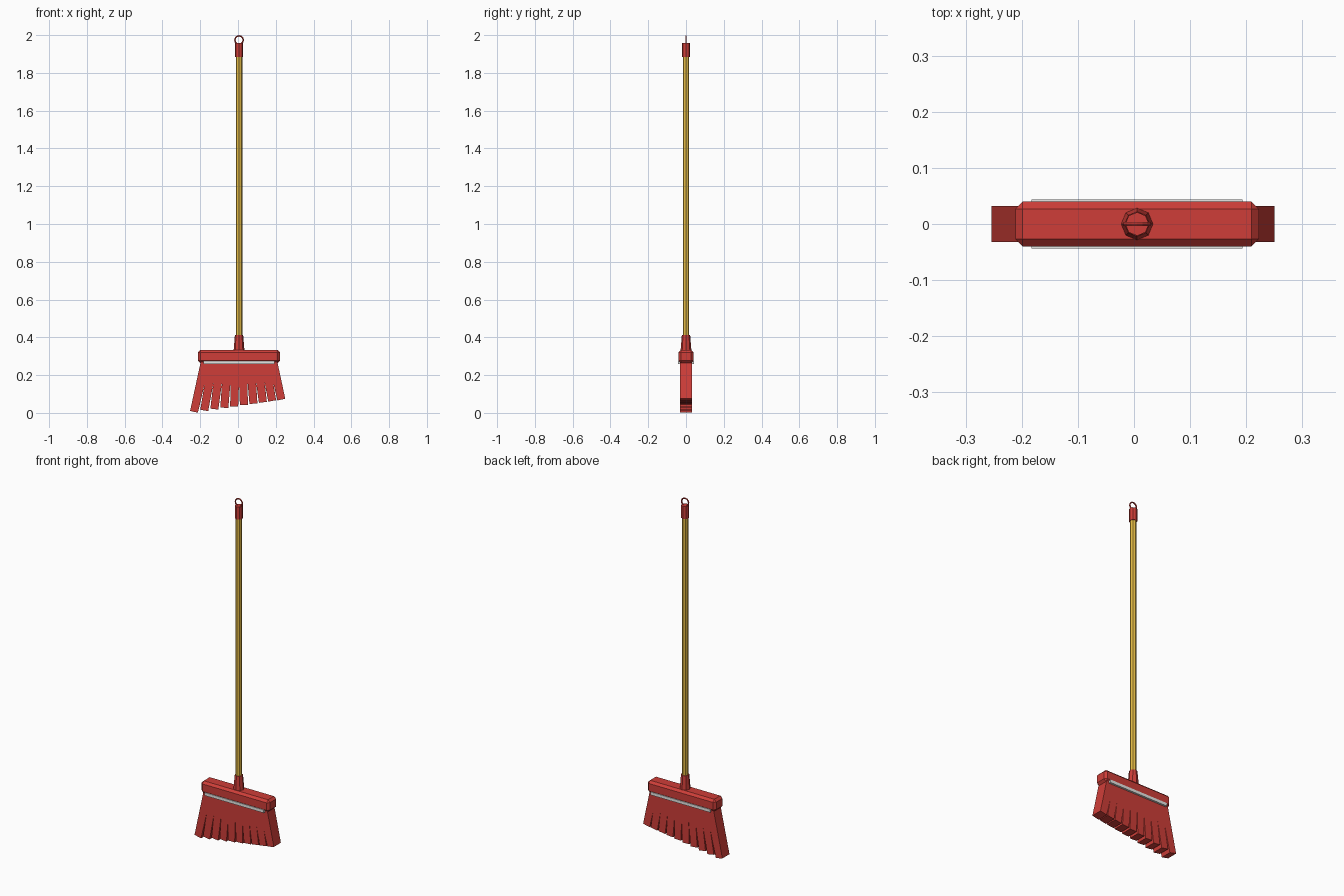
import bpy, bmesh, math
from mathutils import Vector

if "Cube" in bpy.data.objects:
    bpy.data.objects.remove(bpy.data.objects["Cube"])

CX = 0.0055  # handle and head axis


def material(name, rgb):
    m = bpy.data.materials.new(name)
    m.diffuse_color = (*rgb, 1)
    m.use_nodes = True
    m.node_tree.nodes["Principled BSDF"].inputs["Base Color"].default_value = m.diffuse_color
    return m


RED = material("red plastic", (0.62, 0.048, 0.04))
GOLD = material("golden wood", (0.78, 0.5, 0.06))
GREY = material("pale grey", (0.8, 0.8, 0.78))


def finish(name, bm, mat):
    bmesh.ops.recalc_face_normals(bm, faces=bm.faces)
    me = bpy.data.meshes.new(name)
    bm.to_mesh(me)
    bm.free()
    me.materials.append(mat)
    ob = bpy.data.objects.new(name, me)
    bpy.context.collection.objects.link(ob)
    return ob


def box(name, lo, hi, mat, bevel=0):
    bm = bmesh.new()
    bmesh.ops.create_cube(bm, size=1)
    for v in bm.verts:
        v.co = Vector([(a + b) / 2 + c * (b - a) for a, b, c in zip(lo, hi, v.co)])
    if bevel:
        bmesh.ops.bevel(bm, geom=bm.edges[:], offset=bevel, segments=1,
                        affect='EDGES', profile=0.5)
    return finish(name, bm, mat)


def lathe(name, profile, mat, sides=8):
    bm = bmesh.new()
    rings = [[bm.verts.new((CX + r * math.cos(math.tau * i / sides),
                            r * math.sin(math.tau * i / sides), z))
              for i in range(sides)] for r, z in profile]
    for a, b in zip(rings, rings[1:]):
        for i in range(sides):
            j = (i + 1) % sides
            bm.faces.new((a[i], a[j], b[j], b[i]))
    bm.faces.new(rings[0])
    bm.faces.new(rings[-1])
    return finish(name, bm, mat)


# Handle with socket and end grip
lathe("handle", [(0.0172, 0.38), (0.0172, 1.91)], GOLD)
lathe("socket", [(0.029, 0.325), (0.027, 0.35), (0.022, 0.412)], RED)
lathe("grip", [(0.021, 1.885), (0.021, 1.957)], RED)

# Hanging ring
bpy.ops.mesh.primitive_torus_add(location=(CX, 0, 1.974), rotation=(math.pi / 2, 0, 0),
                                 major_segments=16, minor_segments=6,
                                 major_radius=0.022, minor_radius=0.004)
ring = bpy.context.object
ring.name = "hanging_ring"
ring.data.materials.append(RED)

# Brush head and its band
box("head", (CX - 0.217, -0.04, 0.264), (CX + 0.217, 0.04, 0.333), RED, 0.013)
box("band", (CX - 0.188, -0.0435, 0.259), (CX + 0.188, 0.0435, 0.276), GREY)

# Fanned bristle tufts, cut on a slant
N = 10
for i in range(N):
    t = i / (N - 1)
    slope = -0.225 + 0.45 * t
    axis = Vector((slope, 0, -1)).normalized()
    side = Vector((1, 0, slope)).normalized()
    top = Vector((-0.173 + 0.357 * t, 0, 0.272))
    bottom_z = 0.0055 + 0.065 * t
    low = top + axis * ((top.z - bottom_z) / -axis.z)
    bm = bmesh.new()
    loops = []
    for y in (-0.032, 0.032):
        pts = [top - side * 0.0235, top + side * 0.0235,
               low + side * 0.0212, low - side * 0.0212]
        loops.append([bm.verts.new((p.x, y, p.z)) for p in pts])
    a, b = loops
    bm.faces.new(a)
    bm.faces.new(b)
    for k in range(4):
        bm.faces.new((a[k], a[(k + 1) % 4], b[(k + 1) % 4], b[k]))
    finish(f"bristle_tuft_{i + 1}", bm, RED)
